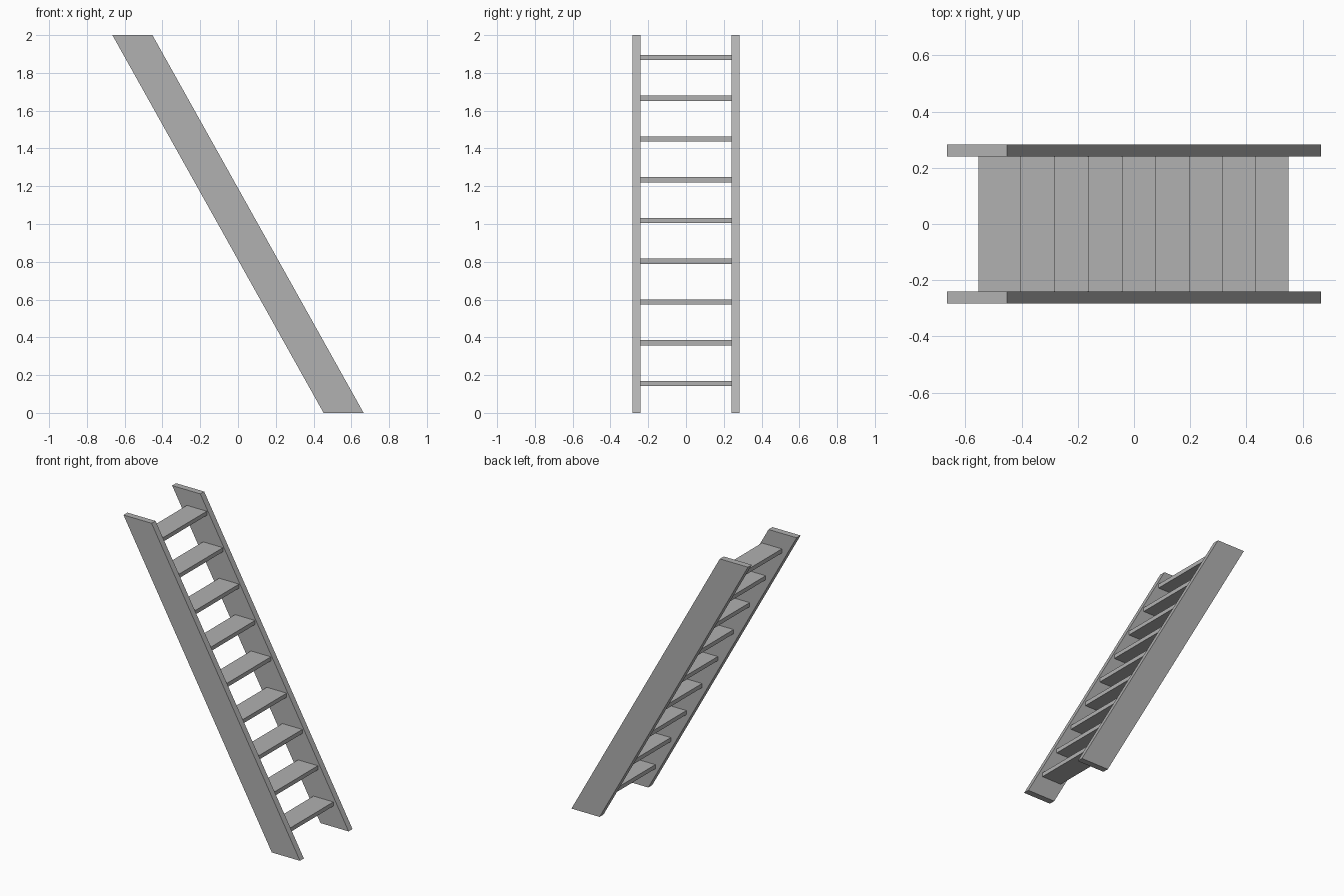
import bpy, bmesh

if "Cube" in bpy.data.objects:
    bpy.data.objects.remove(bpy.data.objects["Cube"])

HALF_RUN, WIDTH, HEIGHT = 0.665, 0.212, 2.0
Y_IN, Y_OUT = 0.241, 0.283

# Dark grey paint
paint = bpy.data.materials.new("dark_grey")
paint.diffuse_color = (0.44, 0.44, 0.44, 1)
paint.use_nodes = True
paint.node_tree.nodes["Principled BSDF"].inputs["Base Color"].default_value = paint.diffuse_color


def extruded(name, profile, y0, y1):
    """Extrude an x/z profile from y0 to y1."""
    bm = bmesh.new()
    face = bm.faces.new([bm.verts.new((x, y0, z)) for x, z in profile])
    geo = bmesh.ops.extrude_face_region(bm, geom=[face])["geom"]
    verts = [g for g in geo if isinstance(g, bmesh.types.BMVert)]
    bmesh.ops.translate(bm, verts=verts, vec=(0, y1 - y0, 0))
    bmesh.ops.recalc_face_normals(bm, faces=bm.faces)
    mesh = bpy.data.meshes.new(name)
    bm.to_mesh(mesh)
    bm.free()
    mesh.materials.append(paint)
    obj = bpy.data.objects.new(name, mesh)
    bpy.context.collection.objects.link(obj)
    return obj


# Sloping side rails, cut level at floor and top
rail = [(HALF_RUN - WIDTH, 0), (HALF_RUN, 0),
        (WIDTH - HALF_RUN, HEIGHT), (-HALF_RUN, HEIGHT)]
extruded("front_side_rail", rail, -Y_OUT, -Y_IN)
extruded("back_side_rail", rail, Y_IN, Y_OUT)

# Nine level treads between the rails, very slightly bowed forward mid-flight
COUNT, DEPTH, THICK = 9, 0.15, 0.028
for i in range(COUNT):
    t = i / (COUNT - 1)
    x = 0.55 - 0.954 * t + 0.024 * t * (1 - t)
    z = 0.142 + 1.725 * t
    tread = [(x - DEPTH, z), (x, z), (x, z + THICK), (x - DEPTH, z + THICK)]
    extruded(f"tread_{i + 1}", tread, -Y_IN, Y_IN)
